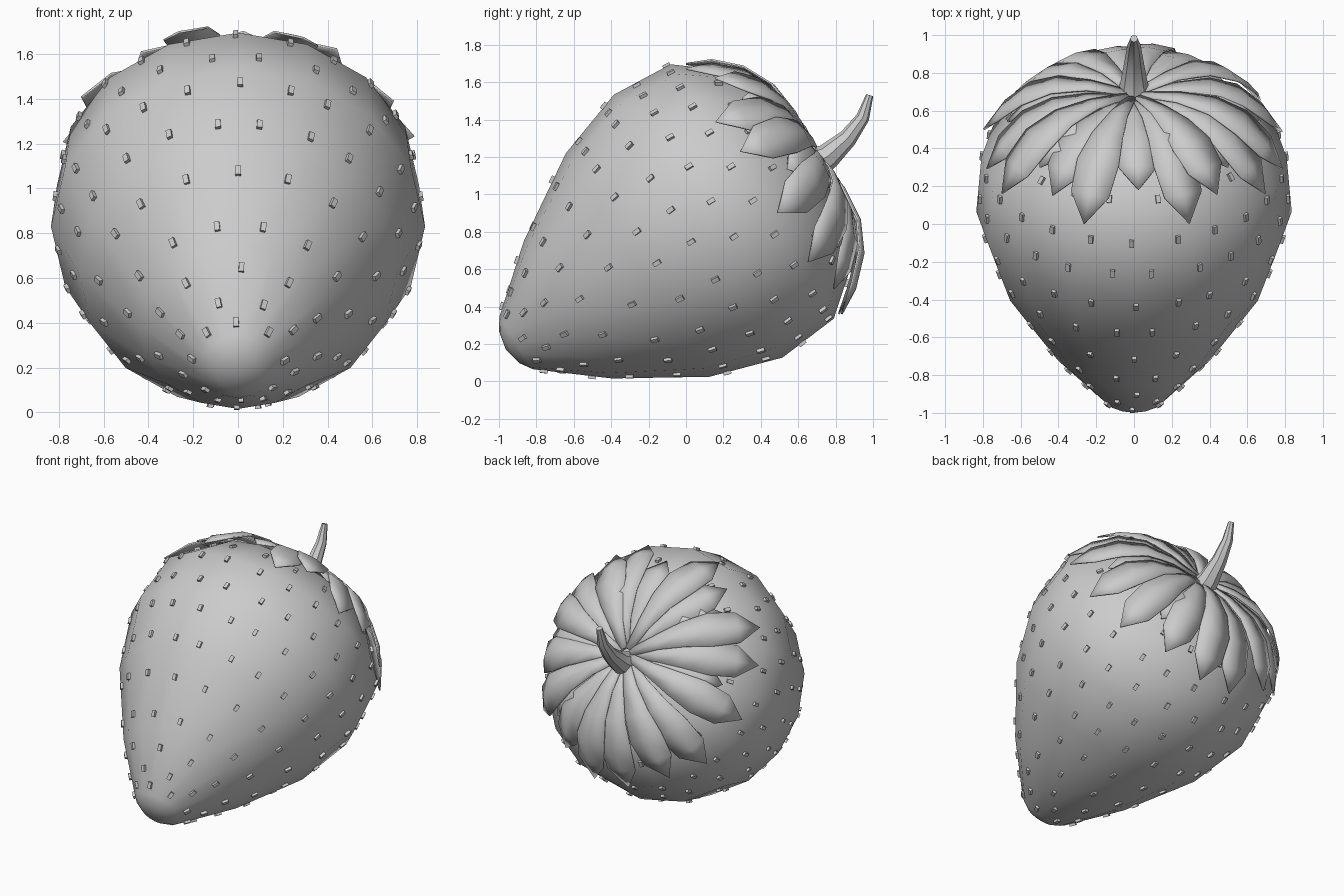
import bpy, bmesh, math, random
from mathutils import Matrix, Vector

if "Cube" in bpy.data.objects:
    bpy.data.objects.remove(bpy.data.objects["Cube"])

random.seed(4)
SIDES = 16
# Tilted fruit axis: local z runs from the tip to the stem
TILT = Matrix.Translation((0, 0.065, 0.83)) @ Matrix.Rotation(math.radians(-57.3), 4, 'X')


def finish(name, bm, matrix, angle):
    bmesh.ops.recalc_face_normals(bm, faces=bm.faces)
    me = bpy.data.meshes.new(name)
    bm.to_mesh(me)
    bm.free()
    me.transform(matrix)
    ob = bpy.data.objects.new(name, me)
    bpy.context.collection.objects.link(ob)
    bpy.ops.object.select_all(action='DESELECT')
    ob.select_set(True)
    bpy.context.view_layer.objects.active = ob
    bpy.ops.object.shade_smooth_by_angle(angle=math.radians(angle))
    return ob


def polar(r, phi, z):
    return Vector((r * math.sin(phi), -r * math.cos(phi), z))


def skin(bm, rings):
    # Bridge consecutive closed rings of vertices
    for a, b in zip(rings, rings[1:]):
        n = len(a)
        for i in range(n):
            bm.faces.new((a[i], a[(i + 1) % n], b[(i + 1) % n], b[i]))


# Fruit body: revolved profile (radius, height along axis)
profile = [(0.1, -1.2), (0.166, -1.157), (0.436, -0.828), (0.71, -0.385),
           (0.835, 0), (0.808, 0.343), (0.6, 0.6), (0.33, 0.7), (0.08, 0.7)]
bm = bmesh.new()
rings = [[bm.verts.new(polar(r, math.tau * i / SIDES, z)) for i in range(SIDES)]
         for r, z in profile]
skin(bm, rings)
for ring, z in ((rings[0], -1.222), (rings[-1], 0.69)):
    pole = bm.verts.new((0, 0, z))
    for i in range(SIDES):
        bm.faces.new((ring[i], ring[(i + 1) % SIDES], pole))
finish("fruit_body", bm, TILT, 80)


# Seeds: small boxes in staggered rings on the faceted surface
def surface(z):
    for (r0, z0), (r1, z1) in zip(profile, profile[1:]):
        if z0 <= z <= z1:
            f = (z - z0) / (z1 - z0)
            return r0 + f * (r1 - r0), Vector((r1 - r0, z1 - z0)).normalized()


bm = bmesh.new()
step = math.tau / SIDES
for k, z in enumerate([-1.11, -1.03, -0.91, -0.74, -0.52, -0.29, -0.075, 0.13, 0.32, 0.5]):
    r, slope = surface(z)
    n = max(8, round(math.tau * r / 0.225))
    for i in range(n):
        phi = math.tau * (i + 0.5 * (k % 2) + random.uniform(-0.1, 0.1)) / n
        off = (phi % step) - step / 2
        rf = r * math.cos(step / 2) / math.cos(off)
        along = polar(slope.x, phi, slope.y)
        side = Vector((math.cos(phi), math.sin(phi), 0))
        out = side.cross(along)
        if out.dot(polar(1, phi, 0)) < 0:
            out = -out
        m = Matrix((side, along, out)).transposed().to_4x4()
        m.translation = polar(rf, phi, z) + out * 0.004
        bmesh.ops.create_cube(bm, size=1, matrix=m @ Matrix.Diagonal((0.024, 0.042, 0.024, 1)))
finish("seeds", bm, TILT, 20)

# Leaves: arched strips with a raised midrib, radiating from the stem
arch = [(0.04, 0.735), (0.25, 0.755), (0.44, 0.735), (0.6, 0.655), (0.73, 0.52), (0.81, 0.38)]
widths = [0.025, 0.05, 0.085, 0.115, 0.105, 0]


def leaf(bm, phi, length, lift):
    d = polar(1, phi, 0)
    side = Vector((math.cos(phi), math.sin(phi), 0))
    rows = []
    for j, w in enumerate(widths):
        p = j * length
        a = min(int(p), len(arch) - 2)
        f = p - a
        r = arch[a][0] + f * (arch[a + 1][0] - arch[a][0])
        z = arch[a][1] + f * (arch[a + 1][1] - arch[a][1])
        c = d * (r + lift * j / 5) + Vector((0, 0, z + lift))
        if w:
            drop = (d * r + Vector((0, 0, z))).normalized() * w * 0.12
            rows.append([bm.verts.new(c - side * w - drop), bm.verts.new(c),
                         bm.verts.new(c + side * w - drop)])
        else:
            tip = bm.verts.new(c)
    for a, b in zip(rows, rows[1:]):
        for i in (0, 1):
            bm.faces.new((a[i], a[i + 1], b[i + 1], b[i]))
    for i in (0, 1):
        bm.faces.new((rows[-1][i], rows[-1][i + 1], tip))


bm = bmesh.new()
long_leaves = [(20, 0.97), (37, 0.84), (57, 1.0), (74, 0.98), (104, 0.98), (127, 1.0), (149, 0.93), (170, 1.0)]
for s in (1, -1):
    for i, (deg, length) in enumerate(long_leaves):
        leaf(bm, math.radians(s * deg + random.uniform(-2, 2)), length, 0.012 * ((i + (s < 0)) % 2))
for deg in (2, 48, 90, 138, 180, 222, 270, 312):
    leaf(bm, math.radians(deg), 0.72, -0.008)
leaves = finish("leaves", bm, TILT, 25)
mod = leaves.modifiers.new("thickness", 'SOLIDIFY')
mod.thickness = 0.01
mod.offset = 0

# Stem: tapered eight-sided tube along a bent path (y, z, radius)
path = [(0.7, 1.17, 0.085), (0.76, 1.205, 0.07), (0.865, 1.3, 0.05),
        (0.945, 1.41, 0.036), (0.982, 1.53, 0.02)]
bm = bmesh.new()
rings = []
for i, (y, z, r) in enumerate(path):
    a, b = path[max(i - 1, 0)], path[min(i + 1, len(path) - 1)]
    t = Vector((0, b[0] - a[0], b[1] - a[1])).normalized()
    u = Vector((1, 0, 0))
    v = t.cross(u)
    rings.append([bm.verts.new(Vector((0, y, z)) + r * (u * math.cos(q) + v * math.sin(q)))
                  for q in (math.tau * k / 8 for k in range(8))])
skin(bm, rings)
bm.faces.new(rings[0])
bm.faces.new(rings[-1])
finish("stem", bm, Matrix(), 30)
